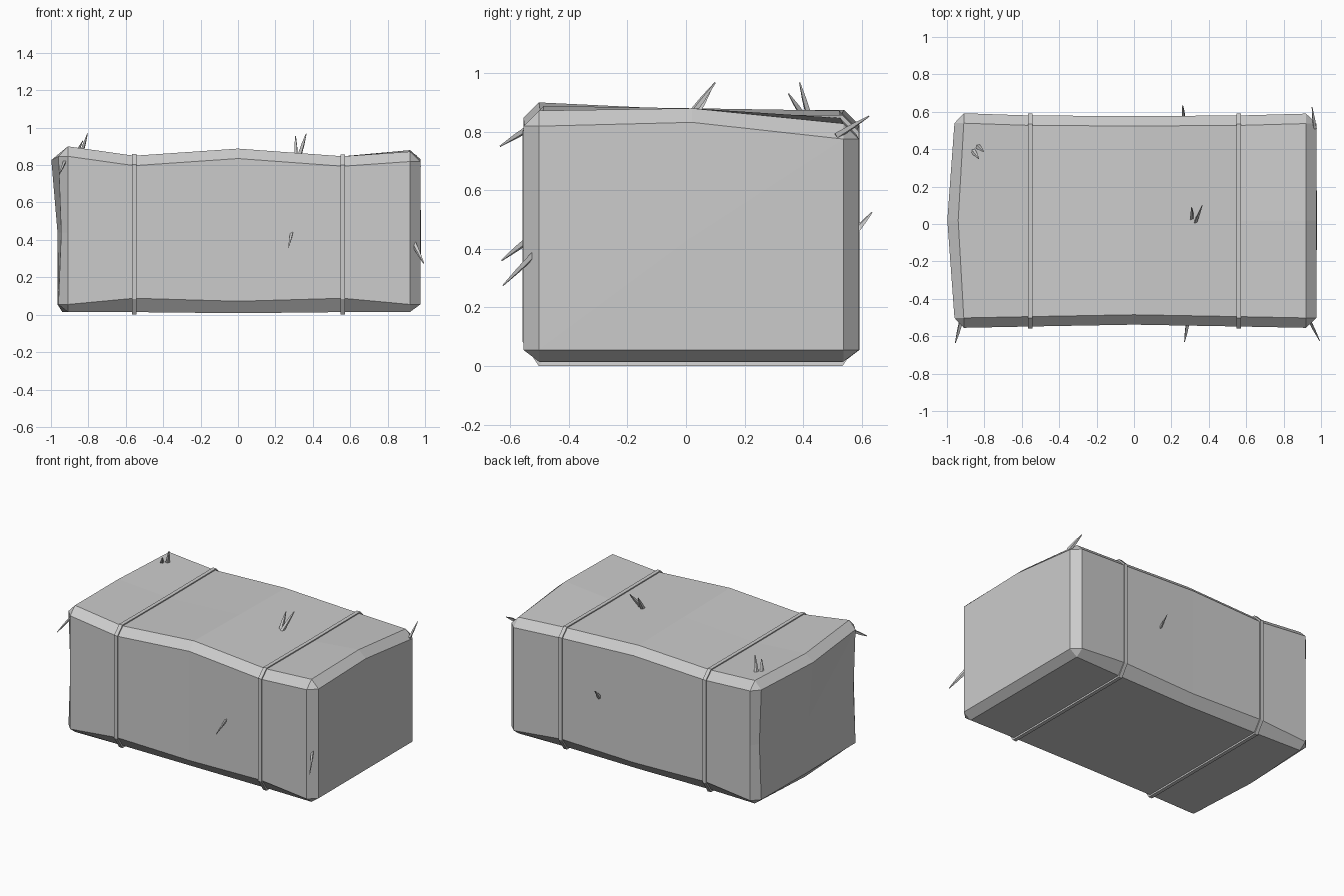
import bpy, bmesh
from mathutils import Vector

if "Cube" in bpy.data.objects:
    bpy.data.objects.remove(bpy.data.objects["Cube"])

mat = bpy.data.materials.new("pale_grey_straw")
mat.diffuse_color = (0.6, 0.6, 0.6, 1)
mat.use_nodes = True
mat.node_tree.nodes["Principled BSDF"].inputs["Base Color"].default_value = mat.diffuse_color


def make_object(name, bm):
    bmesh.ops.remove_doubles(bm, verts=bm.verts, dist=0.0005)
    bmesh.ops.recalc_face_normals(bm, faces=bm.faces)
    me = bpy.data.meshes.new(name)
    bm.to_mesh(me)
    bm.free()
    me.materials.append(mat)
    ob = bpy.data.objects.new(name, me)
    bpy.context.collection.objects.link(ob)
    return ob


def section(yf, yb, tf, tm, tb, bot, low, c=0.053):
    """Twelve (y, z) points of a chamfered bale cross-section."""
    return [(0.02, tm), (yf + c, tf), (yf, tf - c), (yf, 0.44), (yf, low),
            (yf + c, bot), (0.02, bot), (yb - c, bot), (yb, low),
            (yb, 0.44), (yb, tb - c), (yb - c, tb)]


def bridge(bm, a, b):
    n = len(a)
    for i in range(n):
        bm.faces.new((a[i], a[(i + 1) % n], b[(i + 1) % n], b[i]))


# Cross-sections along the bale: x, front, back, top front/mid/back, bottom, lower edge
stations = [
    (-0.91, -0.555, 0.592, 0.900, 0.875, 0.875, 0.015, 0.055),
    (-0.555, -0.548, 0.580, 0.850, 0.848, 0.850, 0.014, 0.088),
    (0.0, -0.538, 0.577, 0.888, 0.880, 0.872, 0.008, 0.072),
    (0.56, -0.548, 0.580, 0.847, 0.845, 0.847, 0.014, 0.088),
    (0.92, -0.555, 0.590, 0.872, 0.880, 0.828, 0.015, 0.055),
]

# Bale body
bm = bmesh.new()
rings = []
for s in stations:
    pts = section(*s[1:])
    ring = []
    for k, (y, z) in enumerate(pts):
        x = s[0]
        if s[0] == -0.91 and k in (0, 6):
            x -= 0.03
        ring.append(bm.verts.new((x, y, z)))
    rings.append(ring)
for a, b in zip(rings, rings[1:]):
    bridge(bm, a, b)
for side, s, ring in ((-1, stations[0], rings[0]), (1, stations[-1], rings[-1])):
    pts = section(*s[1:])
    cap = []
    for k, (y, z) in enumerate(pts):
        # Chamfer pairs meet at one corner of the end face
        if k in (1, 2, 4, 5, 7, 8, 10, 11):
            y = pts[{1: 1, 2: 1, 4: 5, 5: 5, 7: 7, 8: 7, 10: 11, 11: 11}[k]][0]
            z = pts[{1: 2, 2: 2, 4: 4, 5: 4, 7: 8, 8: 8, 10: 10, 11: 10}[k]][1]
        elif k == 0:
            z -= 0.048
        elif k == 6:
            z = s[7]
        else:
            y += 0.053 if y < 0 else -0.053
        x = 0.975
        if side < 0:
            x = -0.998 if k == 0 else (-0.965 if k == 6 else (-0.945 if k in (3, 9) else -0.96))
        cap.append(bm.verts.new((x, y, z)))
    bridge(bm, ring, cap)
    mid = bm.verts.new((0.978 if side > 0 else -0.965, 0.02, 0.44))
    for i in range(12):
        if (cap[i].co - cap[(i + 1) % 12].co).length > 0.001:
            bm.faces.new((cap[i], cap[(i + 1) % 12], mid))
make_object("bale_body", bm)


# Binding cords: rectangular bands following the bale section
def cord(name, s):
    bm = bmesh.new()
    g = 0.010
    outer = section(s[1] - g, s[2] + g, s[3] + g, s[4] + g, s[5] + g, 0.0, s[7] - 0.004, 0.056)
    inner = section(s[1] + g, s[2] - g, s[3] - g, s[4] - g, s[5] - g, s[6] + g, s[7] + 0.01)
    loops = []
    for dx, pts in ((-0.008, inner), (-0.013, outer), (0.013, outer), (0.008, inner)):
        loops.append([bm.verts.new((s[0] + dx, y, z)) for y, z in pts])
    for i in range(4):
        bridge(bm, loops[i], loops[(i + 1) % 4])
    make_object(name, bm)


cord("left_cord", stations[1])
cord("right_cord", stations[3])


# Loose straws: thin four-sided spikes from base to tip
def straw(name, base, tip, r=0.015):
    base, tip = Vector(base), Vector(tip)
    d = (tip - base).normalized()
    u = d.orthogonal().normalized()
    v = d.cross(u)
    base = base - d * 0.02
    bm = bmesh.new()
    loops = []
    for p, w in ((base, r), (base.lerp(tip, 0.5), r * 0.75), (tip, r * 0.2)):
        loops.append([bm.verts.new(p + u * a * w + v * b * w * 0.6)
                      for a, b in ((1, 0), (0, 1), (-1, 0), (0, -1))])
    bridge(bm, loops[0], loops[1])
    bridge(bm, loops[1], loops[2])
    bm.faces.new(loops[0])
    bm.faces.new(loops[2])
    make_object(name, bm)


straws = [
    ((0.285, -0.54, 0.43), (0.27, -0.63, 0.36)),
    ((0.945, -0.53, 0.37), (0.993, -0.625, 0.275)),
    ((-0.93, -0.54, 0.81), (-0.955, -0.635, 0.75)),
    ((0.965, 0.53, 0.795), (0.952, 0.625, 0.853)),
    ((0.265, 0.57, 0.45), (0.26, 0.635, 0.525)),
    ((0.335, 0.025, 0.87), (0.365, 0.10, 0.968)),
    ((0.31, 0.04, 0.87), (0.308, 0.09, 0.955)),
    ((-0.835, 0.415, 0.87), (-0.805, 0.388, 0.968)),
    ((-0.86, 0.39, 0.87), (-0.83, 0.35, 0.93)),
]
for i, (b, t) in enumerate(straws):
    straw("loose_straw_%d" % (i + 1), b, t)
